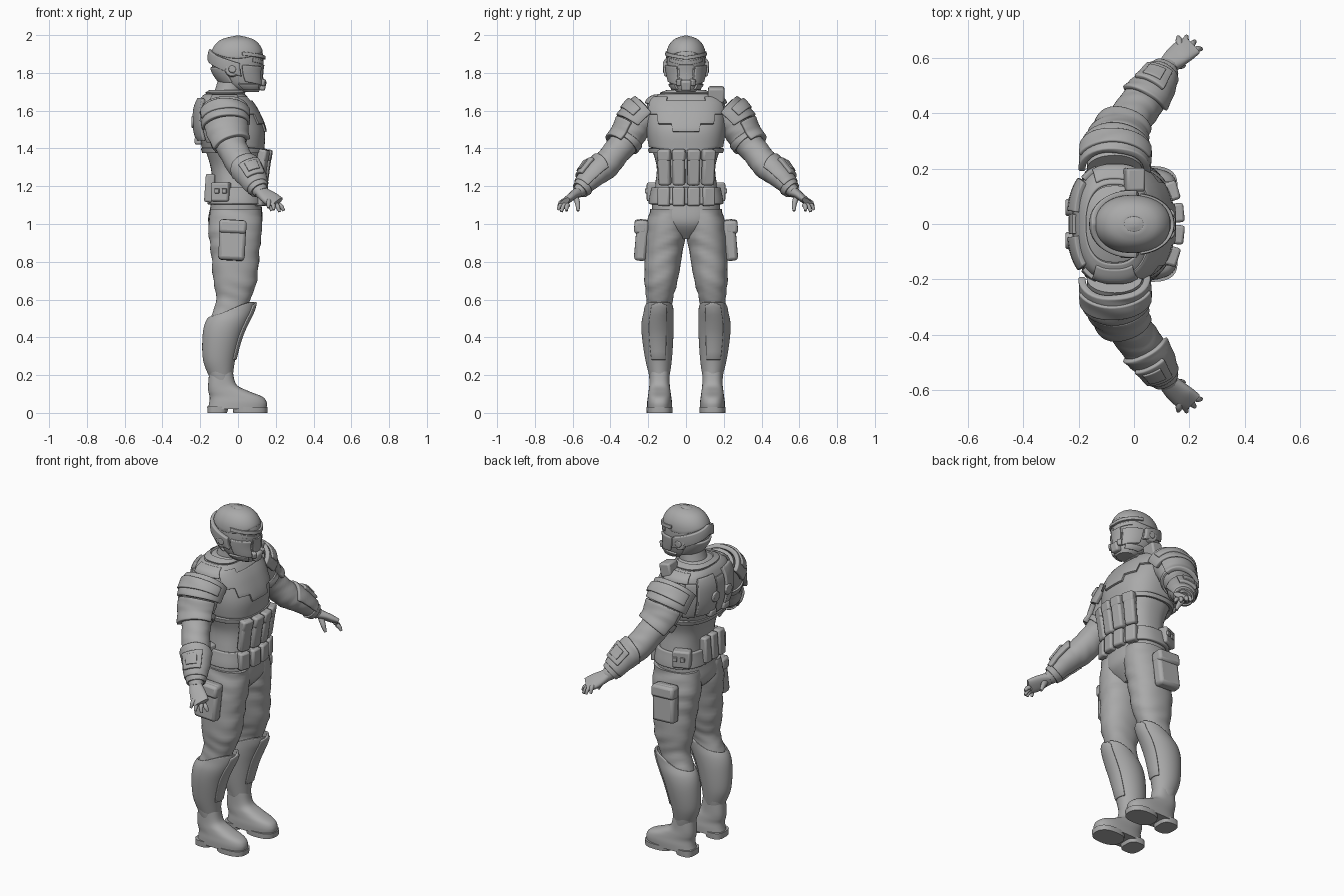
import bpy, bmesh, math
from mathutils import Vector, Matrix, Euler

old = bpy.data.objects.get("Cube")
if old:
    bpy.data.objects.remove(old)

grey = bpy.data.materials.new("matte_grey")
grey.use_nodes = True
colour = (0.4, 0.4, 0.4, 1)
grey.diffuse_color = colour
grey.node_tree.nodes["Principled BSDF"].inputs["Base Color"].default_value = colour


def finish(name, bm, mirror=False, thick=0, bevel=0):
    mesh = bpy.data.meshes.new(name)
    bm.to_mesh(mesh)
    bm.free()
    obj = bpy.data.objects.new(name, mesh)
    bpy.context.collection.objects.link(obj)
    mesh.materials.append(grey)
    if mirror:
        mod = obj.modifiers.new("mirror", "MIRROR")
        mod.use_axis = (False, True, False)
    if thick:
        mod = obj.modifiers.new("thickness", "SOLIDIFY")
        mod.thickness, mod.offset = thick, -1
    if bevel:
        mod = obj.modifiers.new("soft_edges", "BEVEL")
        mod.width, mod.segments, mod.limit_method = bevel, 2, "ANGLE"
    bpy.ops.object.select_all(action="DESELECT")
    obj.select_set(True)
    bpy.context.view_layer.objects.active = obj
    bpy.ops.object.shade_smooth_by_angle(angle=math.radians(40))
    return obj


def surface(rings, power=2, upright=True, folds=0):
    """Smooth tube through rings (x, y, z, depth, width); angle 0 is forward, 90 is outward."""
    rows = [Vector(r) for r in rings]
    last = len(rows) - 1

    def ring(t):
        t = min(max(t, 0), last)
        i = min(int(t), last - 1)
        s = t - i
        p0, p1, p2, p3 = (rows[min(max(i + k, 0), last)] for k in (-1, 0, 1, 2))
        return p1 + (p2 - p0) * s / 2 + (p0 * 2 - p1 * 5 + p2 * 4 - p3) * s * s / 2 \
            + (p1 * 3 - p0 - p2 * 3 + p3) * s ** 3 / 2

    def point(angle, t, grow=0):
        r, a = ring(t), math.radians(angle)
        axis = Vector((0, 0, 1))
        if not upright:
            axis = (ring(t + .3).xyz - ring(t - .3).xyz).normalized()
        front = (Vector((1, 0, 0)) - axis * axis.x).normalized()
        side = axis.cross(front)
        c, s = math.cos(a), math.sin(a)
        bump = 1 + folds * math.sin(t * 9 + 2 * math.sin(a * 2)) * math.sin(a + t)
        k = 2 / power
        c, s = math.copysign(abs(c) ** k, c), math.copysign(abs(s) ** k, s)
        return r.xyz + front * c * (r[3] * bump + grow) + side * s * (r[4] * bump + grow)
    point.last = last
    return point


def skin(name, surf, mirror=False, sides=40, steps=6, bevel=0):
    """Closed body over a whole surface."""
    bm = bmesh.new()
    n = surf.last * steps
    rows = [[bm.verts.new(surf(360 * i / sides, surf.last * j / n)) for i in range(sides)]
            for j in range(n + 1)]
    for a, b in zip(rows, rows[1:]):
        for i in range(sides):
            k = (i + 1) % sides
            bm.faces.new((a[i], a[k], b[k], b[i]))
    bm.faces.new(rows[0][::-1])
    bm.faces.new(rows[-1])
    return finish(name, bm, mirror, bevel=bevel)


def plate(name, surf, a0, a1, t0, t1, grow, thick=.02, mirror=True, nu=20, nt=10, bevel=.005):
    """Raised armour plate over part of a surface; its ends may depend on the angle."""
    bm = bmesh.new()
    rows = []
    for j in range(nt + 1):
        row = []
        for i in range(nu + 1):
            a = a0 + (a1 - a0) * i / nu
            lo = t0(a) if callable(t0) else t0
            hi = t1(a) if callable(t1) else t1
            row.append(bm.verts.new(surf(a, lo + (hi - lo) * j / nt, grow)))
        rows.append(row)
    for a, b in zip(rows, rows[1:]):
        for i in range(nu):
            bm.faces.new((a[i], a[i + 1], b[i + 1], b[i]))
    if a1 - a0 == 360:
        bmesh.ops.remove_doubles(bm, verts=bm.verts, dist=.0001)
    return finish(name, bm, mirror, thick, bevel)


def box(name, loc, size, turn=(0, 0, 0), mirror=False, bevel=.01):
    bm = bmesh.new()
    rot = Euler([math.radians(d) for d in turn]).to_matrix().to_4x4()
    bmesh.ops.create_cube(bm, size=1, matrix=Matrix.Translation(loc) @ rot @ Matrix.Diagonal((*size, 1)))
    return finish(name, bm, mirror, bevel=bevel)


def disc(name, loc, radius, depth, turn, mirror=False):
    bm = bmesh.new()
    rot = Euler([math.radians(d) for d in turn]).to_matrix().to_4x4()
    bmesh.ops.create_cone(bm, cap_ends=True, segments=32, radius1=radius, radius2=radius * .85,
                          depth=depth, matrix=Matrix.Translation(loc) @ rot)
    return finish(name, bm, mirror, bevel=.004)


# Torso and neck
torso = surface([(-.01, 0, .92, .07, .04), (-.015, 0, 1, .14, .16), (-.01, 0, 1.1, .135, .18),
                 (-.01, 0, 1.2, .125, .165), (-.015, 0, 1.3, .13, .155), (-.025, 0, 1.4, .15, .18),
                 (-.04, 0, 1.5, .165, .195), (-.06, 0, 1.6, .145, .195), (-.07, 0, 1.66, .115, .18),
                 (-.07, 0, 1.69, .09, .13), (-.06, 0, 1.71, .07, .08)], 2.5)
skin("torso", torso)
skin("neck", surface([(-.07, 0, 1.62, .09, .1), (-.05, 0, 1.7, .075, .08), (-.02, 0, 1.82, .07, .07)]))
plate("collar", torso, 0, 180, 9.2, 10, .02)

# Vest with stepped chest plate, shoulder straps and back panels
plate("vest", torso, 0, 180, lambda a: 4.8 + .25 * math.sin(math.radians(a)), 9, .015, nu=40, nt=24)
plate("vest_hem", torso, 0, 180, 4.75, 5.0, .022, nu=40)
plate("chest_plate", torso, 0, 62, lambda a: 5.9 if a < 14 else 6.3 if a < 38 else 6.8,
      lambda a: 7.9 if a < 25 else 8.4, .026, nu=40)
plate("shoulder_strap", torso, 62, 118, 7.6, 8.9, .03)
plate("back_panel", torso, 138, 172, 5.4, 8.2, .035, .03)
plate("side_back_panel", torso, 112, 135, 5.3, 7.6, .028, .02)
plate("back_spine", torso, 174, 186, 5.2, 7.6, .028, mirror=False)
disc("back_port", (-.232, .06, 1.54), .035, .03, (0, -90, 0), True)
box("back_clip", (-.21, .06, 1.44), (.04, .06, .04), mirror=True)
box("shoulder_pack", (.0, .16, 1.685), (.07, .085, .08), (0, 12, 0))

# Belt and pouches
plate("belt", torso, 0, 180, 2.05, 2.95, .018, nu=40)
for i, y in enumerate((-.115, -.038, .04, .118)):
    lean = y * 150
    x = .155 - abs(y) * .25
    box(f"magazine_pouch_{i}", (x, y, 1.3), (.045, .066, .19), (0, 8, lean), bevel=.012)
    box(f"magazine_flap_{i}", (x + .008, y, 1.365), (.05, .07, .06), (0, 8, lean))
    box(f"belt_pouch_{i}", (x - .012, y, 1.145), (.05, .066, .1), (0, 0, lean))
for i, y in enumerate((-.1, -.035, .03)):
    box(f"rear_pouch_{i}", (-.15, y, 1.19), (.05, .055, .15), (0, 4, 0))
box("hip_box", (-.09, .165, 1.17), (.1, .06, .1), (0, 0, 22), True)
for x, y in ((-.11, .19), (-.07, .205)):
    box("hip_box_button", (x, y, 1.175), (.025, .02, .025), (0, 0, 22), True, .003)

# Legs
leg = surface([(-.09, .14, .16, .055, .05), (-.095, .145, .35, .085, .07), (-.06, .145, .5, .085, .07),
               (-.025, .14, .6, .09, .07), (-.015, .132, .7, .115, .088), (-.015, .118, .85, .128, .1),
               (-.015, .105, .97, .142, .105), (-.01, .095, 1.08, .135, .095)], 2.2, folds=.03)
skin("leg", leg, True)
shin = surface([(-.09, .14, .19, .062, .052), (-.1, .145, .28, .085, .07), (-.085, .15, .4, .103, .083),
                (-.06, .15, .48, .113, .085), (-.025, .145, .54, .107, .078), (-.005, .142, .59, .1, .074)])


def shin_top(a):
    a = math.radians(a)
    return 4.1 + .65 * math.cos(a) + .3 * abs(math.sin(a * 1.5)) * (math.cos(a) > -.5)


plate("shin_guard", shin, -180, 180, 0, shin_top, 0, .012, nu=60, nt=24, bevel=.003)
plate("shin_ridge", shin, -32, 32, 1, lambda a: 4.85 - abs(a) / 90, .007, .012)
box("thigh_pouch", (-.03, .235, .915), (.14, .065, .215), (5, 3, 0), True, .018)
box("thigh_pouch_flap", (-.028, .24, .985), (.145, .068, .07), (5, 3, 0), True, .015)

# Boots
skin("boot", surface([(-.005, .14, .02, .155, .066), (0, .14, .055, .152, .066), (-.01, .14, .085, .14, .062),
                      (-.05, .14, .115, .107, .058), (-.083, .14, .15, .075, .054),
                      (-.09, .14, .22, .062, .052)], 2.5), True)
skin("front_sole", surface([(.065, .14, 0, .09, .068), (.065, .14, .03, .092, .069)], 2.5), True, steps=1)
skin("heel", surface([(-.11, .14, 0, .052, .06), (-.105, .14, .035, .058, .062)], 3), True, steps=1)

# Arms with armour
arm = surface([(.125, .575, 1.165, .036, .03), (.1, .54, 1.2, .05, .045), (.06, .475, 1.265, .068, .063),
               (.02, .425, 1.31, .078, .073), (-.02, .37, 1.38, .078, .073), (-.05, .31, 1.45, .088, .078),
               (-.065, .26, 1.53, .1, .088), (-.07, .19, 1.6, .1, .085)], 2.1, False, .025)
skin("arm", arm, True)
plate("wrist_guard", arm, 0, 360, .5, 1, .01, .012)
plate("bracer", arm, -10, 190, .9, lambda a: 2.5 + .5 * math.sin(math.radians(a)), .016)
plate("bracer_panel", arm, 50, 125, 1.25, 2.2, .03)
plate("bracer_screen", arm, 68, 107, 1.45, 2, .036, .012)
plate("upper_arm_plate", arm, 15, 165, 4.35, 5.75, .026, .025)
plate("upper_arm_strap", arm, 0, 360, 4.7, 5.1, .01, .012)
plate("shoulder_plate", arm, -5, 185, 5.8, 6.9, .03, .025)
plate("shoulder_rim", arm, 20, 160, 6.1, 6.6, .04)

# Hands
skin("palm", surface([(.21, .645, 1.115, .043, .014), (.18, .625, 1.13, .047, .02),
                      (.15, .6, 1.15, .043, .022), (.12, .57, 1.17, .034, .028)], 2.5, False), True)
for i, (x, y, z) in enumerate(((.16, .675, 1.085), (.19, .678, 1.075), (.22, .66, 1.065), (.243, .632, 1.07))):
    base = Vector((.165 + i * .017, .645 - i * .007, 1.125 - i * .008))
    tip = Vector((x, y, z))
    mid = (base + tip) / 2 + Vector((0, .004, .006))
    skin(f"finger_{i}", surface([(*base, .012, .012), (*mid, .012, .012), (*tip, .007, .007)], 2, False),
         True, 12, 3)
skin("thumb", surface([(.14, .585, 1.145, .018, .016), (.165, .573, 1.105, .014, .013),
                       (.18, .572, 1.07, .008, .008)], 2, False), True, 12, 3)

# Helmet
head = surface([(.055, 0, 1.7, .055, .05), (.025, 0, 1.735, .1, .08), (.0, 0, 1.8, .126, .098),
                (-.004, 0, 1.87, .138, .102), (-.004, 0, 1.93, .126, .094), (-.003, 0, 1.975, .085, .063),
                (0, 0, 1.997, .012, .01)], 2.1)
skin("helmet", head)
plate("crown_panel", head, 0, 180, lambda a: 3.4 + .3 * math.cos(math.radians(a * 2)), 5.7, .004, .008, nu=40)
plate("brow", head, 0, 80, lambda a: 3.0 + a / 220, lambda a: 3.3 + a / 200, .012)
plate("visor", head, 8, 55, lambda a: 2.55 + a / 200, lambda a: 2.85 + a / 200, .004, .01)
plate("cheek_guard", head, 26, 80, lambda a: .8 + a / 160, lambda a: 2.4 + a / 400, .011)
plate("jaw_guard", head, 40, 100, .4, 1.1, .012)
plate("nose_guard", head, 0, 20, 1.3, 2.6, .008)
plate("rear_band", head, 85, 180, lambda a: 1.7 + (a - 85) / 75, lambda a: 2.7 + (a - 85) / 75, .02, .025)
plate("nape_guard", head, 115, 180, 1.2, 2.4, .012)
box("respirator", (.125, 0, 1.735), (.045, .055, .055), (0, 12, 0))
box("respirator_vent", (.13, .035, 1.75), (.03, .025, .035), (0, 10, 35), True, .006)
disc("ear_cup", (-.03, .1, 1.82), .043, .03, (-90, 0, 0), True)
disc("ear_button", (-.03, .113, 1.82), .022, .02, (-90, 0, 0), True)
